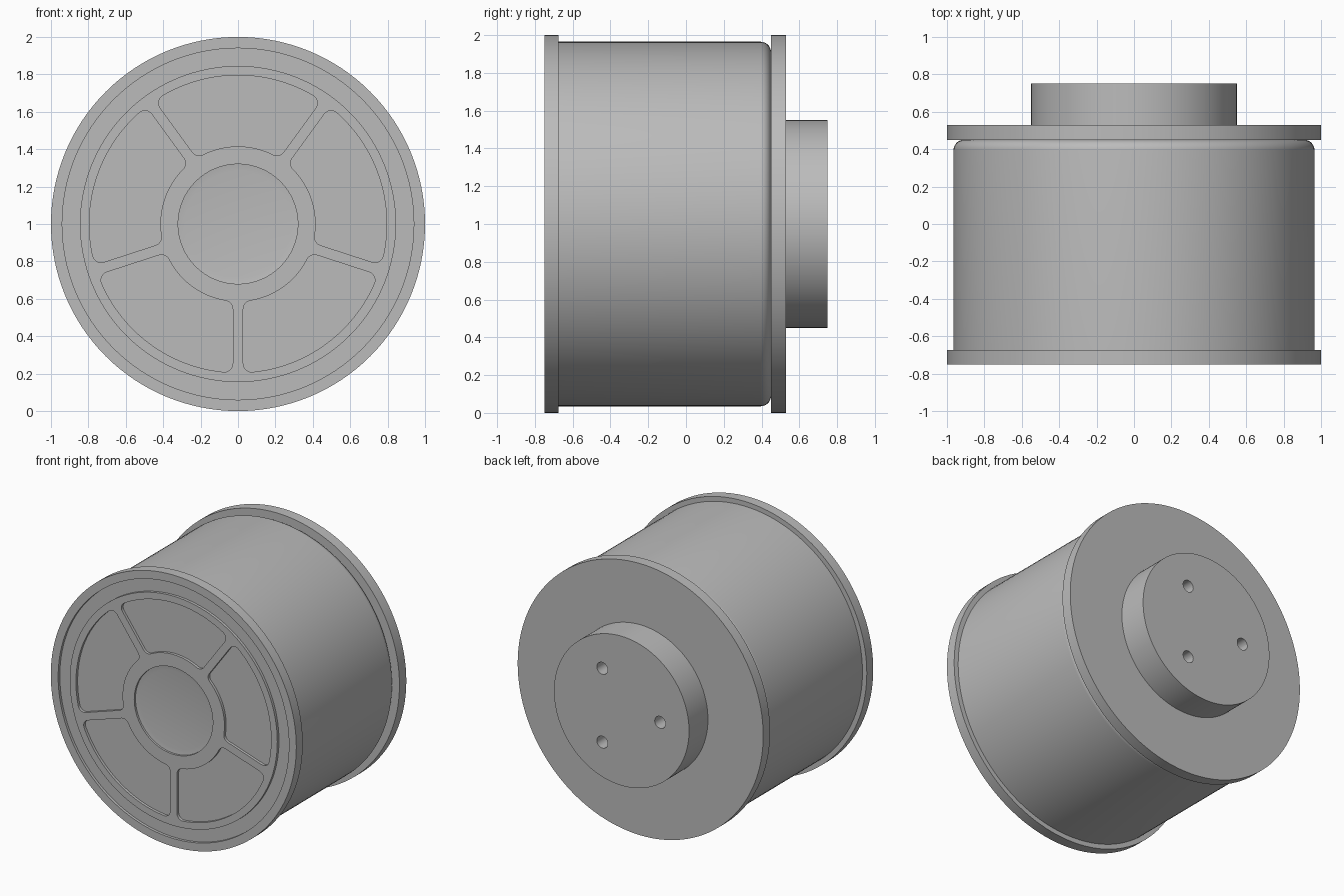
import bpy, bmesh
from math import sin, cos, pi, asin, sqrt, atan2, radians

cube = bpy.data.objects.get("Cube")
if cube:
    bpy.data.objects.remove(cube, do_unlink=True)

GREY = (0.5, 0.5, 0.5, 1)
metal = bpy.data.materials.new("plain_grey")
metal.use_nodes = True
metal.diffuse_color = GREY
metal.node_tree.nodes["Principled BSDF"].inputs["Base Color"].default_value = GREY
CENTRE = (0, 0, 1)


def make_object(name, bm):
    bmesh.ops.recalc_face_normals(bm, faces=bm.faces)
    mesh = bpy.data.meshes.new(name)
    bm.to_mesh(mesh)
    bm.free()
    mesh.materials.append(metal)
    obj = bpy.data.objects.new(name, mesh)
    obj.location = CENTRE
    bpy.context.collection.objects.link(obj)
    return obj


def lathe(name, profile, steps=128):
    """Revolve (radius, y) points around the y axis."""
    bm = bmesh.new()
    verts = [bm.verts.new((r, y, 0)) for r, y in profile]
    edges = [bm.edges.new(pair) for pair in zip(verts, verts[1:])]
    bmesh.ops.spin(bm, geom=verts + edges, cent=(0, 0, 0), axis=(0, 1, 0),
                   angle=2 * pi, steps=steps)
    bmesh.ops.remove_doubles(bm, verts=bm.verts, dist=1e-4)
    return make_object(name, bm)


def add_prism(bm, outline, y0, y1):
    """Extrude an (x, z) outline along y."""
    face = bm.faces.new([bm.verts.new((x, y0, z)) for x, z in outline])
    top = bmesh.ops.extrude_face_region(bm, geom=[face])["geom"]
    moved = [v for v in top if isinstance(v, bmesh.types.BMVert)]
    bmesh.ops.translate(bm, verts=moved, vec=(0, y1 - y0, 0))


def cut(target, bm):
    cutter = make_object("cutter", bm)
    cutter.hide_render = True
    mod = target.modifiers.new("cut", "BOOLEAN")
    mod.operation, mod.solver, mod.object = "DIFFERENCE", "EXACT", cutter
    bpy.context.view_layer.objects.active = target
    bpy.ops.object.modifier_apply(modifier=mod.name)
    bpy.data.objects.remove(cutter, do_unlink=True)


def arc(cx, cz, r, a0, a1, n):
    return [(cx + r * cos(a0 + (a1 - a0) * i / n),
             cz + r * sin(a0 + (a1 - a0) * i / n)) for i in range(n + 1)]


def pocket_outline(inner, outer, half_rib, fillet, start):
    """Rounded ring sector between two ribs, first rib at angle start."""
    side = half_rib + fillet
    ri, ro = inner + fillet, outer - fillet
    ai, ao = asin(side / ri), asin(side / ro)
    half = arc(sqrt(ri * ri - side * side), side, fillet, ai + pi, 1.5 * pi, 6)
    half += arc(sqrt(ro * ro - side * side), side, fillet, -pi / 2, ao, 6)
    pitch = radians(72)
    polar = [(sqrt(x * x + z * z), atan2(z, x)) for x, z in half]
    mirrored = [(r, pitch - a) for r, a in reversed(polar)]
    n = 24
    rim = [(outer, ao + (pitch - 2 * ao) * i / n) for i in range(1, n)]
    core = [(inner, pitch - ai - (pitch - 2 * ai) * i / n) for i in range(1, n)]
    loop = polar + rim + mirrored + core
    return [(r * cos(a + start), r * sin(a + start)) for r, a in loop]


# Front flange with a ring groove and a shallow central dish
F = -0.75
front_flange = lathe("front_flange", [
    (0, F + 0.02), (0.285, F + 0.02), (0.32, F + 0.015), (0.32, F),
    (0.845, F), (0.845, F + 0.02), (0.94, F + 0.02), (0.94, F),
    (1, F), (1, -0.675), (0, -0.675)])

# Five rounded pockets between the ribs
bm = bmesh.new()
for k in range(5):
    outline = pocket_outline(0.415, 0.795, 0.028, 0.045, radians(72 * k - 90))
    add_prism(bm, outline, F - 0.05, F + 0.02)
cut(front_flange, bm)

# Drum with a rounded back shoulder
shoulder = arc(0.91, 0.395, 0.055, 0, pi / 2, 8)
drum = lathe("drum", [(0, -0.7), (0.965, -0.7)] + shoulder + [(0.91, 0.48), (0, 0.48)])

# Back flange
back_flange = lathe("back_flange", [(0, 0.45), (1, 0.45), (1, 0.53), (0, 0.53)])

# Mounting hub with three bolt holes
hub = lathe("mounting_hub", [(0, 0.5), (0.55, 0.5), (0.55, 0.75), (0, 0.75)])
bm = bmesh.new()
for a in (60, 180, 300):
    x, z = 0.314 * cos(radians(a)), 0.314 * sin(radians(a))
    add_prism(bm, arc(x, z, 0.044, 0, 2 * pi, 32)[:-1], 0.55, 0.8)
cut(hub, bm)

# Smooth round walls, sharp rims
bpy.ops.object.select_all(action="DESELECT")
for obj in (front_flange, drum, back_flange, hub):
    obj.select_set(True)
bpy.context.view_layer.objects.active = drum
bpy.ops.object.shade_smooth_by_angle(angle=radians(30))
